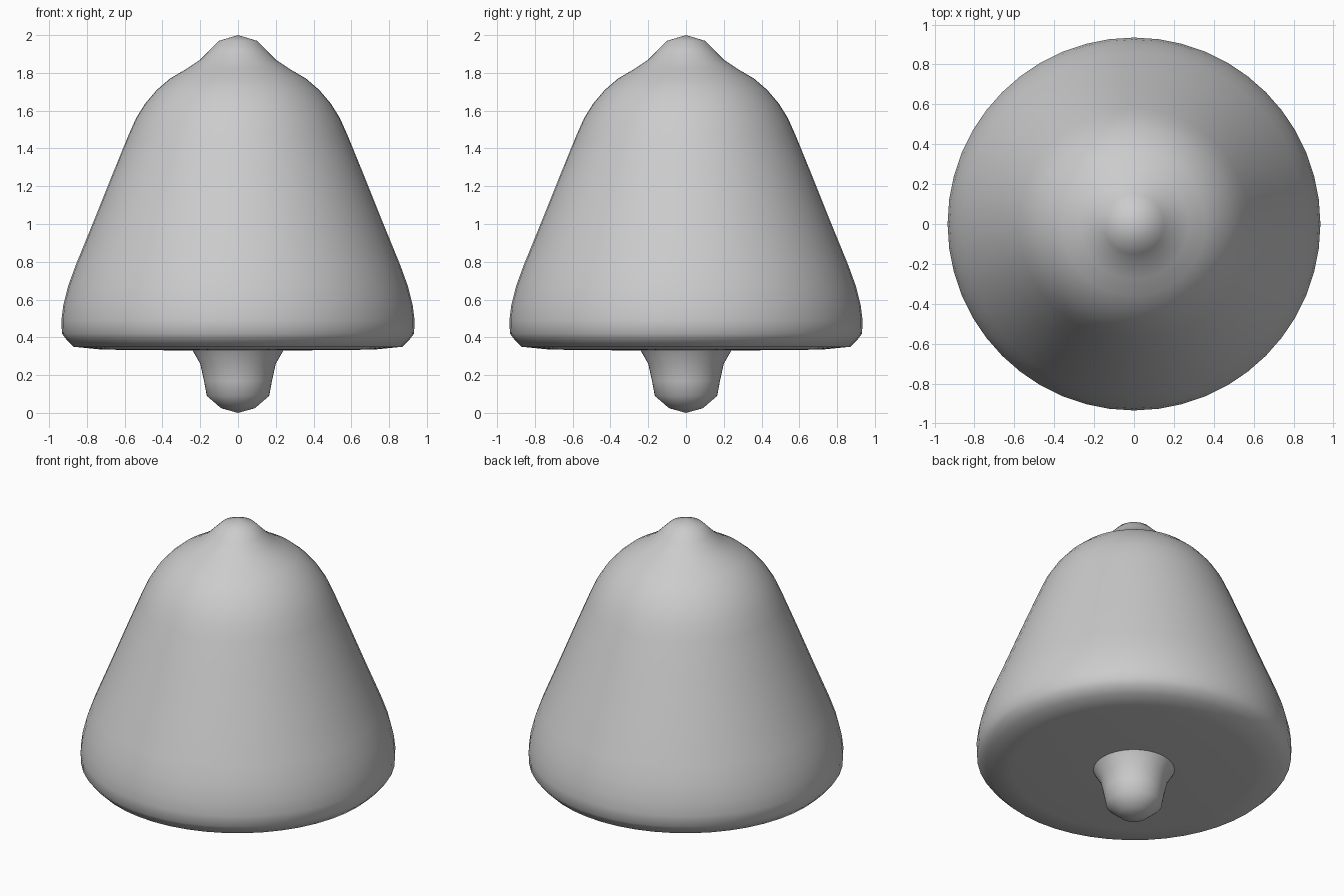
import bpy, bmesh, math

if "Cube" in bpy.data.objects:
    bpy.data.objects.remove(bpy.data.objects["Cube"])

SEGMENTS = 48


def lathe(name, profile):
    """Spin a (radius, z) profile round the z axis; zero radius makes a pole."""
    bm = bmesh.new()
    rings = []
    for r, z in profile:
        if r == 0:
            rings.append([bm.verts.new((0, 0, z))] * SEGMENTS)
        else:
            rings.append([bm.verts.new((r * math.cos(a), r * math.sin(a), z))
                          for a in (2 * math.pi * i / SEGMENTS for i in range(SEGMENTS))])
    for upper, lower in zip(rings, rings[1:]):
        for i in range(SEGMENTS):
            j = (i + 1) % SEGMENTS
            corners = [upper[i], lower[i], lower[j], upper[j]]
            face = bm.faces.new(list(dict.fromkeys(corners)))
            face.smooth = True
    mesh = bpy.data.meshes.new(name)
    bm.to_mesh(mesh)
    bm.free()
    obj = bpy.data.objects.new(name, mesh)
    bpy.context.collection.objects.link(obj)
    return obj


# Bell body: pointed crown, flared sides, rounded rim and closed underside
lathe("bell_body", [
    (0, 2.0), (0.10, 1.97), (0.15, 1.92), (0.20, 1.87), (0.275, 1.82),
    (0.36, 1.77), (0.43, 1.71), (0.49, 1.64), (0.54, 1.56), (0.58, 1.47),
    (0.67, 1.25), (0.77, 1.0), (0.86, 0.78), (0.90, 0.67), (0.925, 0.57),
    (0.935, 0.49), (0.932, 0.42), (0.91, 0.39), (0.87, 0.35), (0.72, 0.335), (0.24, 0.33),
])

# Clapper: flares into the underside and ends in a rounded tip
lathe("clapper", [
    (0.24, 0.33), (0.20, 0.26), (0.18, 0.17), (0.165, 0.09),
    (0.09, 0.025), (0, 0.0),
])
